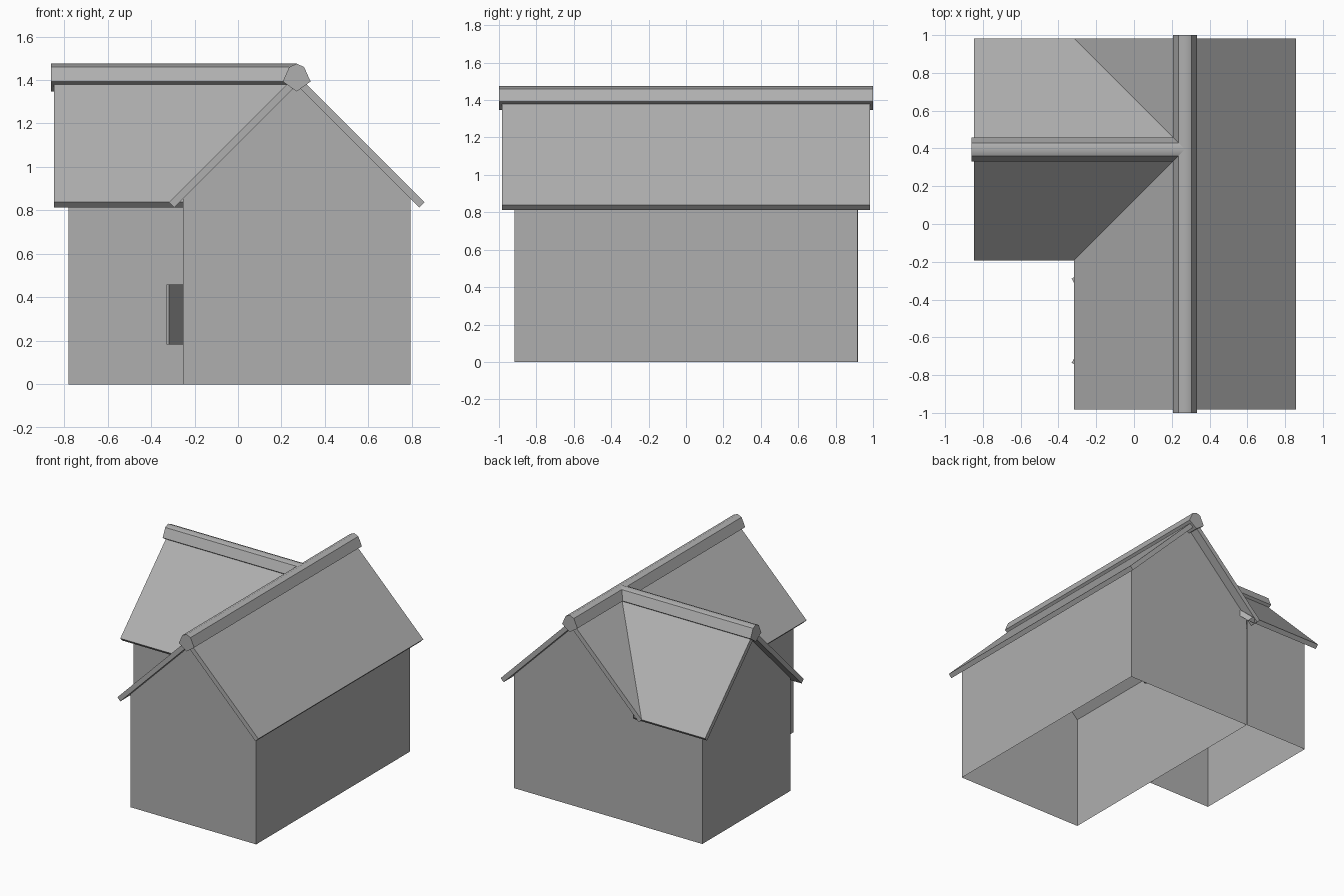
import bpy, bmesh, math

if "Cube" in bpy.data.objects:
    bpy.data.objects.remove(bpy.data.objects["Cube"])

CX, CY = 0.27, 0.395          # main ridge x, wing ridge y
HALF, EAVE, TOP = 0.524, 0.853, 1.377

grey = bpy.data.materials.new("mid_grey")
grey.diffuse_color = (0.43, 0.43, 0.43, 1)
grey.use_nodes = True
grey.node_tree.nodes["Principled BSDF"].inputs["Base Color"].default_value = grey.diffuse_color


def main(d, s, z):            # section across x, running along y
    return (CX + d, s, z)


def wing(d, s, z):            # section across y, running along x
    return (s, CY + d, z)


def prism(name, profile, place, s0, s1, skip=(), caps=(True, True), smooth=()):
    """Sweep a (d, z) profile from s0(d) to s1(d), leaving out skipped sides."""
    bm = bmesh.new()
    a = [bm.verts.new(place(d, s0(d), z)) for d, z in profile]
    b = [bm.verts.new(place(d, s1(d), z)) for d, z in profile]
    n = len(profile)
    for i in range(n):
        if i not in skip:
            j = (i + 1) % n
            bm.faces.new((a[i], a[j], b[j], b[i])).smooth = i in smooth
    for ring, use in zip((a, b), caps):
        if use:
            bm.faces.new(ring)
    bmesh.ops.recalc_face_normals(bm, faces=bm.faces)
    me = bpy.data.meshes.new(name)
    bm.to_mesh(me)
    bm.free()
    me.materials.append(grey)
    ob = bpy.data.objects.new(name, me)
    bpy.context.collection.objects.link(ob)
    return ob


def at(v):
    return lambda d: v


# Walls: open shells without floor, closed above by the roof
gable = [(-HALF, 0), (-HALF, EAVE), (0, TOP), (HALF, EAVE), (HALF, 0)]
prism("main_walls", gable, main, at(-0.917), at(0.917), skip=(1, 2, 4))
prism("wing_walls", gable, wing, at(-0.78), at(CX - HALF), skip=(1, 2, 4),
      caps=(True, False))


# Roof slabs; the wing slabs run to the valley and tuck under the main roof
def slab(side):
    return [(side * d, z) for d, z in
            ((0, 1.426), (0.588, 0.838), (0.564, 0.813), (0, TOP))]


for side, label in ((-1, "left"), (1, "right")):
    prism("main_roof_" + label, slab(side), main, at(-0.983), at(0.983))
for side, label in ((-1, "front"), (1, "back")):
    prism("wing_roof_" + label, slab(side), wing, at(-0.847),
          lambda d: CX - 0.89 * abs(d))

# Ridge caps with a softly rounded top
cap = [(0, 1.347), (-0.064, 1.393), (-0.034, 1.46), (0, 1.475),
       (0.034, 1.46), (0.064, 1.393)]
prism("main_ridge_cap", cap, main, at(-1), at(1), smooth=(2, 3))
prism("wing_ridge_cap", cap, wing, at(-0.86), at(CX), smooth=(2, 3))

# Pair of open window shutters on the left wall
L, T, ang = 0.126, 0.015, math.radians(30)
for side, label in ((-1, "front"), (1, "back")):
    u = (-math.sin(ang), side * math.cos(ang))
    n = (-math.cos(ang), -side * math.sin(ang))
    corners = [(CX - HALF + u[0] * l + n[0] * t,
                -0.512 + side * 0.121 + u[1] * l + n[1] * t)
               for l, t in ((0, 0), (L, 0), (L, T), (0, T))]
    prism("shutter_" + label, corners, lambda x, z, y: (x, y, z), at(0.183), at(0.46))
